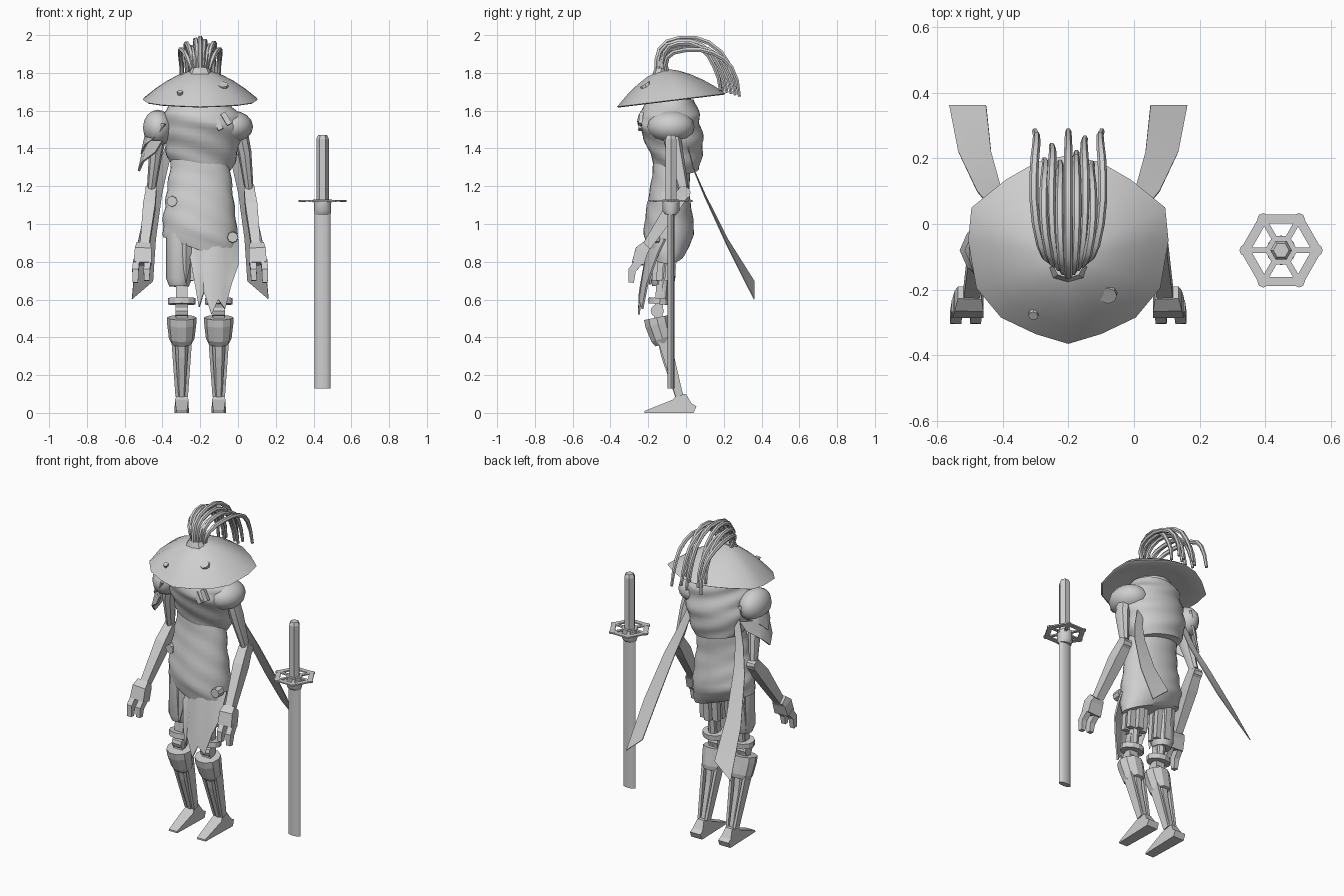
import bpy, bmesh, math
from mathutils import Vector

if "Cube" in bpy.data.objects:
    bpy.data.objects.remove(bpy.data.objects["Cube"])

MID = -0.2  # centre line of the figure
grey = bpy.data.materials.new("plain_grey")
grey.diffuse_color = (0.62, 0.62, 0.62, 1)
grey.use_nodes = True
grey.node_tree.nodes["Principled BSDF"].inputs["Base Color"].default_value = grey.diffuse_color


def finish(name, bm, smooth=None, thick=0):
    bmesh.ops.recalc_face_normals(bm, faces=bm.faces)
    me = bpy.data.meshes.new(name)
    bm.to_mesh(me)
    bm.free()
    me.materials.append(grey)
    ob = bpy.data.objects.new(name, me)
    bpy.context.collection.objects.link(ob)
    bpy.ops.object.select_all(action='DESELECT')
    ob.select_set(True)
    bpy.context.view_layer.objects.active = ob
    if thick:
        mod = ob.modifiers.new("thickness", 'SOLIDIFY')
        mod.thickness = thick
        mod.offset = 0
        bpy.ops.object.modifier_apply(modifier=mod.name)
    if smooth:
        bpy.ops.object.shade_smooth_by_angle(angle=math.radians(smooth))
    return ob


def skin(bm, rings, closed=True):
    """Join rows of points with quads."""
    rows = [[bm.verts.new(p) for p in r] for r in rings]
    n = len(rows[0])
    for a, b in zip(rows, rows[1:]):
        for i in range(n if closed else n - 1):
            j = (i + 1) % n
            bm.faces.new((a[i], a[j], b[j], b[i]))
    return rows


def sheet(name, rows, smooth, thick):
    bm = bmesh.new()
    skin(bm, rows, False)
    finish(name, bm, smooth, thick)


def sweep(name, pts, radii, sides=8, flat=False, smooth=None, tilt=0, wave=0):
    """Closed solid along a path; radii are numbers or (rx, ry) pairs."""
    pts = [Vector(p) for p in pts]
    radii = [r if isinstance(r, tuple) else (r, r) for r in radii]
    k = math.sqrt(2) if sides == 4 else 1
    off = math.pi / 4 if sides == 4 else 0
    rings = []
    for i, p in enumerate(pts):
        t = (pts[min(i + 1, len(pts) - 1)] - pts[max(i - 1, 0)]).normalized()
        if flat:
            t = Vector((0, 0, 1))
        ref = Vector((0, 1, 0)) if abs(t.x) > 0.9 else Vector((1, 0, 0))
        u = (ref - t * ref.dot(t)).normalized()
        v = t.cross(u)
        ring = []
        for s in range(sides):
            a = off + 2 * math.pi * s / sides
            w = k * (1 + wave * math.sin(p.z * 55 + 2 * math.sin(a) + 2.5 * math.cos(a)))
            q = p + u * (radii[i][0] * math.cos(a) * w) + v * (radii[i][1] * math.sin(a) * w)
            q.z += tilt * (q.x - p.x) * (1 - i / (len(pts) - 1))
            ring.append(q)
        rings.append(ring)
    bm = bmesh.new()
    rows = skin(bm, rings)
    bm.faces.new(rows[0])
    bm.faces.new(rows[-1])
    return finish(name, bm, smooth)


def cloth(name, prof, tilt, wave):
    """Wrapped cloth from (cx, cy, z, rx, ry) sections with soft folds."""
    dense = []
    for a, b in zip(prof, prof[1:]):
        dense += [[x + (y - x) * f / 4 for x, y in zip(a, b)] for f in range(4)]
    dense.append(prof[-1])
    sweep(name, [d[:3] for d in dense], [tuple(d[3:]) for d in dense], 28, True, 60, tilt, wave)


def ball(name, c, r, segs=12):
    bm = bmesh.new()
    bmesh.ops.create_uvsphere(bm, u_segments=segs, v_segments=8, radius=1)
    for v in bm.verts:
        v.co = Vector(c) + Vector((v.co.x * r[0], v.co.y * r[1], v.co.z * r[2]))
    finish(name, bm, 50)


# Wide pointed hat with a shallow underside
half = [(0, -.365), (.1, -.335), (.205, -.285), (.28, -.195), (.305, -.05), (.295, .05),
        (.19, .135), (.1, .187), (0, .21)]
rim = half + [(-x, y) for x, y in half[-2:0:-1]]
rings = []
for t, under in [(.02, 0), (.2, 0), (.4, 0), (.6, 0), (.8, 0), (1, 0), (.97, 1), (.7, 1), (.35, 1)]:
    ring = []
    for x, y in rim:
        edge = 1.665 + .122 * y
        top = 1.82 + (edge - 1.82) * t ** 1.7
        ring.append((MID + x * t, -.1 + (y + .1) * t, 1.69 + (edge - 1.69) * t - .006 if under else top))
    rings.append(ring)
bm = bmesh.new()
rows = skin(bm, rings)
bm.faces.new(rows[0])
bm.faces.new(rows[-1])
finish("hat", bm, 35)
sweep("hat_rivet_large", [(-.08, -.2, 1.71), (-.08, -.219, 1.74)], [.03, .028], 8)
sweep("hat_rivet_small", [(-.305, -.265, 1.68), (-.307, -.28, 1.702)], [.016, .015], 8)
sweep("plume_base", [(MID, -.135, 1.78), (MID, -.13, 1.825)], [(.07, .045), (.045, .035)], 8)

# Plume of strands arching to the back
arc = [(-.155, 1.81), (-.155, 1.87), (-.14, 1.925), (-.1, 1.965), (-.03, 1.985), (.05, 1.985), (.12, 1.96),
       (.185, 1.91), (.23, 1.84), (.265, 1.76), (.283, 1.675)]
spread = [.4, .52, .66, .8, .93, 1, 1, .97, .93, .92, .97]
for w, h, l in [(-.105, .64, 1), (-.075, .82, .8), (-.052, .72, .9), (-.026, .94, .78), (0, 1, 1),
                (.026, .9, .85), (.052, .76, .95), (.075, .84, .77), (.105, .64, 1)]:
    path = [(MID + w * s, -.155 + (y + .155) * l + abs(w) * .5 * (1 - j / 10),
             1.81 + (z - 1.81) * (h if z > 1.81 else l)) for j, ((y, z), s) in enumerate(zip(arc, spread))]
    sweep("plume_strand", path, [.012] + [.0135] * 7 + [.0125, .011, .009], 6, smooth=50)

# Head, scarf and tunic
ball("head", (MID, -.09, 1.68), (.12, .12, .1))
cloth("scarf", [(-.2, -.045, 1.29, .155, .115), (-.2, -.05, 1.36, .185, .135), (-.19, -.065, 1.45, .205, .158),
                (-.18, -.09, 1.53, .215, .165), (-.18, -.09, 1.58, .205, .16),
                (-.2, -.085, 1.62, .175, .145), (-.2, -.075, 1.66, .14, .118)], -.18, .03)
cloth("tunic", [(-.2, -.1, .86, .195, .1), (-.2, -.09, .95, .2, .135), (-.198, -.09, 1.05, .19, .125),
                (-.2, -.09, 1.15, .177, .108), (-.2, -.08, 1.25, .165, .1),
                (-.2, -.07, 1.36, .15, .1)], -.36, .018)
ball("scarf_shoulder", (-.03, -.08, 1.515), (.11, .125, .085), 16)
sweep("tunic_rivet_upper", [(-.345, -.13, 1.12), (-.35, -.182, 1.12)], [.03, .028], 8)
sweep("tunic_rivet_lower", [(-.03, -.14, .93), (-.028, -.19, .93)], [.032, .028], 8)
for dx in (0, .045):
    sweep("scarf_clip", [(-.125 + dx, -.235, 1.56 + dx * .6), (-.09 + dx, -.243, 1.5 + dx * .6)],
          [(.014, .01)] * 2, 4)


# Torn cloth hanging from the tunic
def torn(name, cols, top, ys, bend):
    rows = []
    for f, y in zip((0, .5, 1), ys):
        rows.append([(x, y + bend * (2 * i / (len(cols) - 1) - 1) ** 2, top + (z - top) * f)
                     for i, (x, z) in enumerate(cols)])
    sheet(name, rows, 40, .01)


torn("front_flap", [(-.26, .85), (-.235, .72), (-.205, .56), (-.18, .64), (-.14, .52), (-.105, .6),
                    (-.07, .55), (-.035, .68), (0, .78)], .92, (-.19, -.225, -.25), .08)
torn("side_rag", [(-.3, .85), (-.275, .68), (-.25, .82)], .94, (-.19, -.195, -.19), .02)

# Pauldron: sloping dome and overlapping pointed plates on one shoulder
ball("pauldron", (-.425, -.08, 1.51), (.08, .12, .095), 14)
for x, z, drop in [(-.475, 1.53, .1), (-.49, 1.44, .1)]:
    rows = [[(x - .035 * f + .09 * a * a, -.08 + .12 * a * (1 - .15 * f),
              z - f * (.06 + drop * (1 - abs(a)))) for a in (-1, -.5, 0, .5, 1)] for f in (0, .5, 1)]
    sheet("pauldron_plate", rows, 30, .012)

# Parts repeated on both sides
for s, side in ((-1, "left"), (1, "right")):
    def P(x, y, z):
        return (MID + s * x, y, z)

    # Arm
    sweep(side + "_upper_arm", [P(.21, -.08, 1.5), P(.235, -.06, 1.38), P(.258, -.015, 1.19)],
          [(.04, .045), (.036, .045), (.024, .028)], 8, smooth=40)
    sweep(side + "_elbow", [P(.235, -.01, 1.165), P(.29, -.01, 1.165)], [.034, .034], 10)
    sweep(side + "_forearm", [P(.258, .0, 1.185), P(.27, -.07, 1.09), P(.295, -.21, .88)],
          [(.027, .03), (.032, .038), (.024, .024)], 4)
    sweep(side + "_palm", [P(.3, -.21, .885), P(.302, -.235, .86), P(.305, -.255, .79)],
          [(.036, .026), (.044, .034), (.047, .032)], 4)
    for dx, dz in ((-.03, .01), (.03, 0)):
        sweep(side + "_finger", [P(.308 + dx, -.25, .8), P(.313 + dx, -.285, .755), P(.313 + dx, -.29, .69 + dz)],
              [(.017, .022), (.017, .02), (.014, .014)], 4)

    # Ribbon flying to the back
    sheet(side + "_ribbon", [[P(x + sgn * w, y, z - sgn * d) for sgn in (-1, 1)] for x, y, z, w, d in
          [(.15, .0, 1.45, .02, 0), (.2, .04, 1.29, .028, .003), (.24, .1, 1.15, .038, .008),
           (.285, .22, .9, .05, .02), (.306, .36, .65, .056, .048)]], 30, .005)

    # Thigh with armour struts
    sweep(side + "_thigh", [P(.098, -.1, .95), P(.098, -.13, .6)], [.035, .03], 8, smooth=40)
    for k in range(6):
        a = k * math.pi / 3 + math.pi / 6
        dx, dy = .05 * math.cos(a), .045 * math.sin(a)
        sweep(side + "_thigh_strut", [P(.098 + dx, -.1 + dy, .95), P(.098 + dx, -.12 + dy, .7)], [(.019, .016)] * 2, 4)
    if s < 0:
        sweep("thigh_cuff", [(-.312, -.12, .95), (-.312, -.125, .71), (-.312, -.127, .67)],
              [.068, .068, .052], 12, smooth=35)

    # Knee ring and hinge
    sweep(side + "_knee_ring", [P(.098, -.14, .575), P(.098, -.137, .607)], [(.073, .06)] * 2, 12)
    sweep(side + "_knee_post", [P(.098, -.135, .68), P(.098, -.15, .48)], [(.03, .022)] * 2, 4)
    sweep(side + "_knee", [P(.066, -.152, .54), P(.13, -.152, .54)], [.035, .035], 10)

    # Shin cup, calf and fins
    sweep(side + "_shin_cup", [P(.098, -.155, .505), P(.098, -.148, .47), P(.098, -.125, .395), P(.098, -.115, .37)],
          [(.077, .072), (.077, .072), (.068, .064), (.055, .052)], 10)
    sweep(side + "_calf", [P(.098, -.12, .4), P(.098, -.1, .3), P(.098, -.035, .08)],
          [(.04, .04), (.034, .035), (.024, .022)], 6)
    for dx in (-1, 1):
        sweep(side + "_calf_fin", [P(.098 + dx * .046, -.12, .4), P(.098 + dx * .025, -.035, .09)],
              [(.009, .033), (.008, .02)], 4)

    # Pointed foot, wide at the sole and narrower on top
    bm = bmesh.new()
    prof = [(-.22, 0, .03), (-.22, .01, .028), (-.07, .07, .036), (-.04, .1, .022), (.0, .1, .022),
            (.03, .05, .034), (.055, .035, .036), (.04, 0, .038)]
    for r in skin(bm, [[P(.098 + d * w, y, z) for y, z, w in prof] for d in (-1, 1)]):
        bm.faces.new(r)
    finish(side + "_foot", bm)

# Standing sword
SX, SY = .448, -.08
sweep("sheath", [(SX, SY, .13), (SX, SY, 1.08)], [(.042, .018)] * 2, 12, smooth=40)
sweep("sheath_collar", [(SX, SY, 1.05), (SX, SY, 1.07), (SX, SY, 1.118)],
      [(.042, .03), (.045, .045), (.045, .045)], 12, smooth=40)
sweep("handle", [(SX, SY, 1.11), (SX, SY, 1.45), (SX, SY, 1.47)], [.033, .033, .024], 6)
sweep("guard_hub", [(SX, SY, 1.114), (SX, SY, 1.13)], [.05, .05], 6)
corner = [(SX + .109 * math.cos(k * math.pi / 3), SY + .11 * math.sin(k * math.pi / 3)) for k in range(6)]
for k, (x, y) in enumerate(corner):
    nx, ny = corner[(k + 1) % 6]
    sweep("guard_edge", [(x, y, 1.122), (nx, ny, 1.122)], [(.014, .004)] * 2, 4)
    sweep("guard_spoke", [(SX, SY, 1.122), (x, y, 1.122)], [(.009, .004)] * 2, 4)
    sweep("guard_stud", [(x, y, 1.117), (x, y, 1.127)], [.018, .018], 8)
